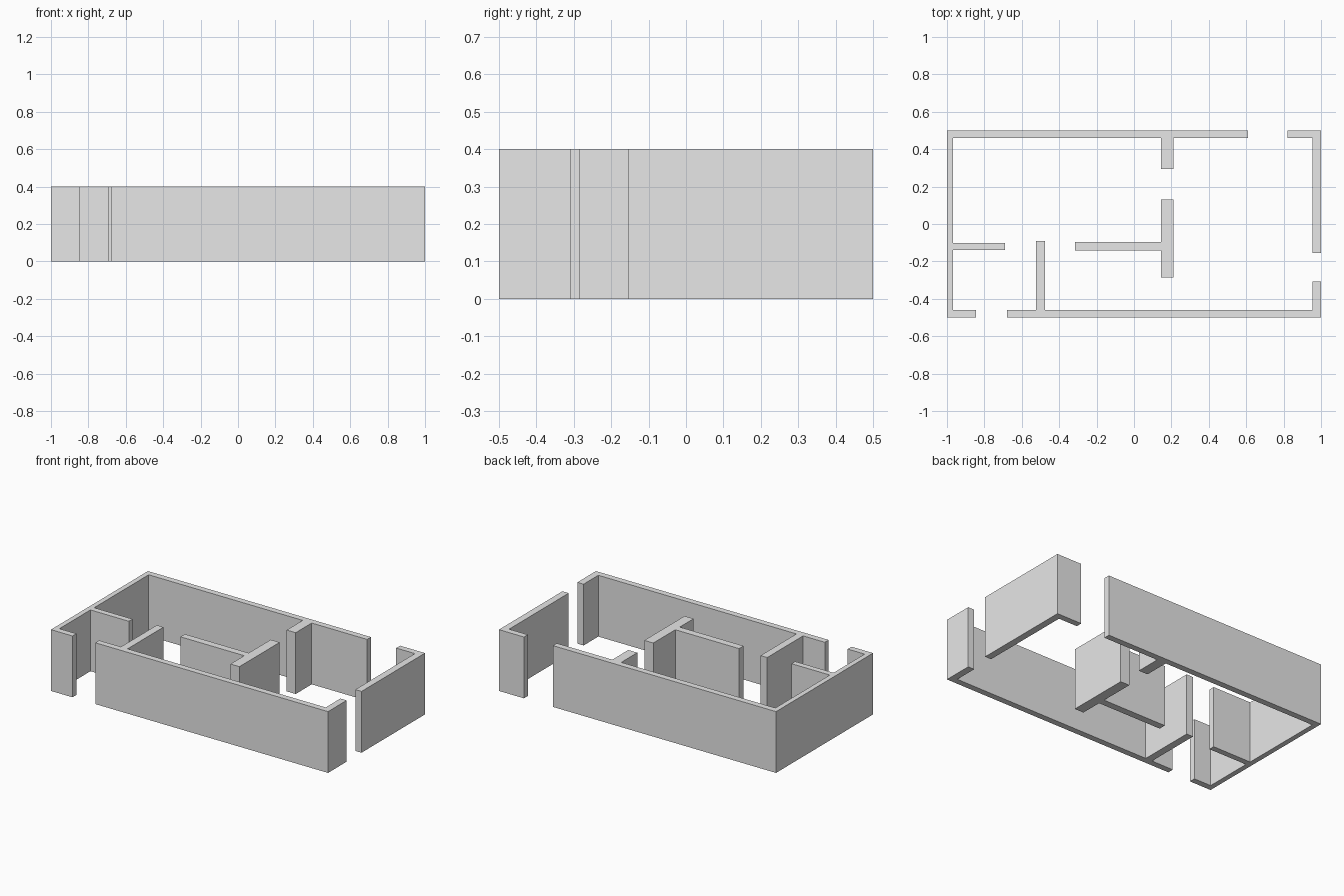
import bpy
import bmesh

default_cube = bpy.data.objects.get("Cube")
if default_cube:
    bpy.data.objects.remove(default_cube, do_unlink=True)

WALL_HEIGHT = 0.4

# Outer faces and inner faces of the four outside walls
LEFT_OUT, LEFT_IN = -1.0, -0.967
RIGHT_OUT, RIGHT_IN = 1.0, 0.955
FRONT_OUT, FRONT_IN = -0.5, -0.46
BACK_OUT, BACK_IN = 0.5, 0.46

# Faces shared by the thick room divider on both sides of its doorway
DIVIDER_A, DIVIDER_B = 0.145, 0.21

# Plain plaster
plaster = bpy.data.materials.new("wall_grey")
plaster.use_nodes = True
plaster.diffuse_color = (0.8, 0.8, 0.8, 1)
plaster.node_tree.nodes["Principled BSDF"].inputs["Base Color"].default_value = (0.8, 0.8, 0.8, 1)


def right_angled_outline(start_x, start_y, moves):
    """Trace an outline whose sides alternate between y and x moves."""
    x, y = start_x, start_y
    points = [(x, y)]
    for index, value in enumerate(moves):
        if index % 2:
            x = value
        else:
            y = value
        points.append((x, y))
    return points


def wall_section(name, start_x, start_y, moves):
    """Extrude a floor plan outline to the full wall height."""
    bm = bmesh.new()
    outline = right_angled_outline(start_x, start_y, moves)
    floor = bm.faces.new([bm.verts.new((x, y, 0)) for x, y in outline])
    raised = bmesh.ops.extrude_face_region(bm, geom=[floor], use_keep_orig=True)
    top_verts = [item for item in raised["geom"] if isinstance(item, bmesh.types.BMVert)]
    bmesh.ops.translate(bm, verts=top_verts, vec=(0, 0, WALL_HEIGHT))
    bmesh.ops.recalc_face_normals(bm, faces=bm.faces)
    mesh = bpy.data.meshes.new(name)
    bm.to_mesh(mesh)
    bm.free()
    mesh.materials.append(plaster)
    section = bpy.data.objects.new(name, mesh)
    bpy.context.collection.objects.link(section)
    return section


# Back and side walls with a doorway stub, a short partition and a divider stub
wall_section("back_and_side_walls", LEFT_OUT, BACK_OUT, [
    FRONT_OUT, -0.845, FRONT_IN, LEFT_IN,
    -0.14, -0.69, -0.102, LEFT_IN,
    BACK_IN, DIVIDER_A, 0.295, DIVIDER_B,
    BACK_IN, 0.61, BACK_OUT,
])

# Front wall with its partition and the corner return
wall_section("front_wall", -0.68, FRONT_IN, [
    FRONT_OUT, RIGHT_OUT, -0.308, RIGHT_IN,
    FRONT_IN, -0.475, -0.09, -0.523,
    FRONT_IN,
])

# Back corner between the two outside doorways
wall_section("back_corner_wall", 0.82, BACK_OUT, [
    BACK_IN, RIGHT_IN, -0.155, RIGHT_OUT,
    BACK_OUT,
])

# Free-standing divider with a wing
wall_section("inner_divider", DIVIDER_A, 0.13, [
    -0.097, -0.315, -0.143, DIVIDER_A,
    -0.285, DIVIDER_B, 0.13,
])
